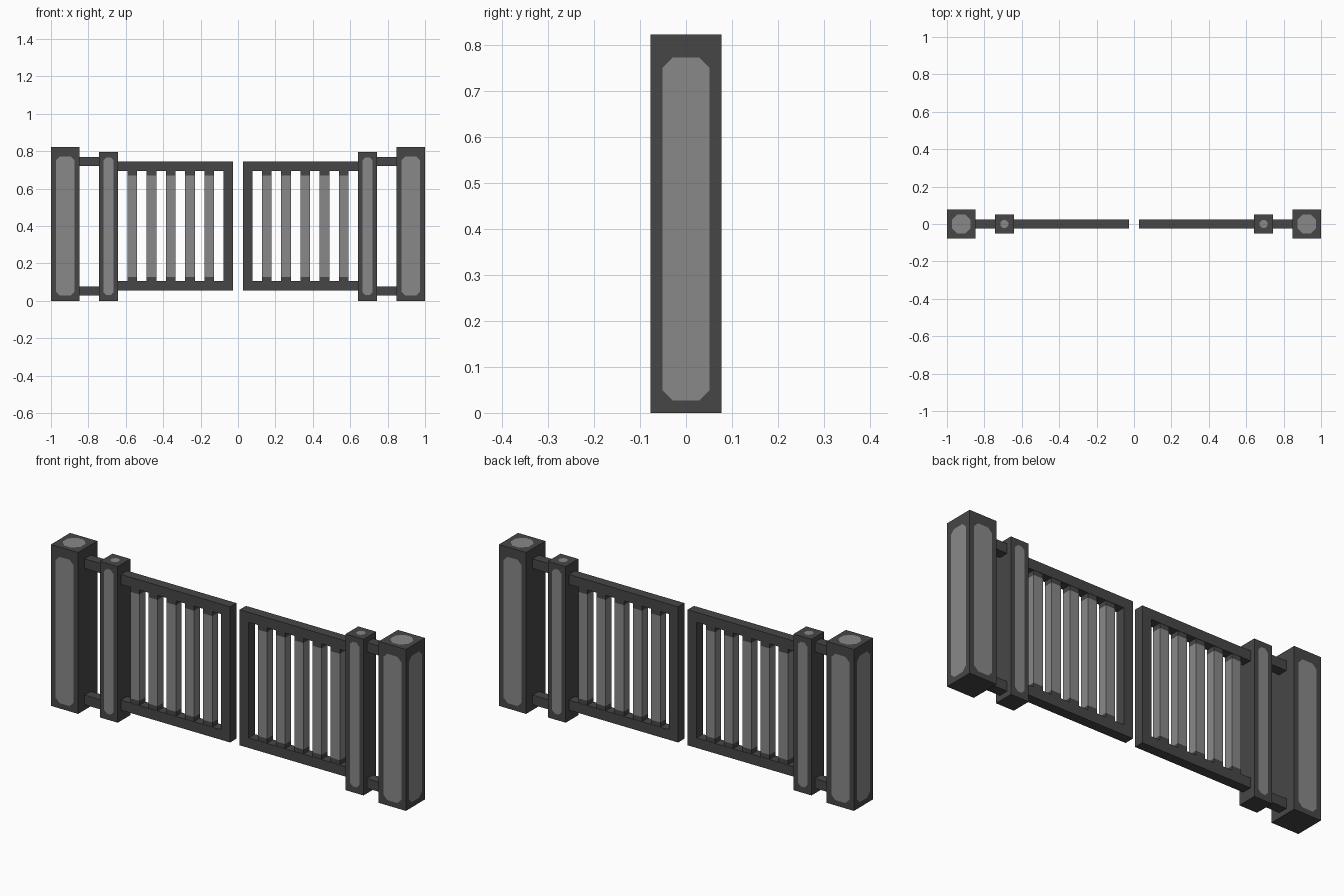
import bpy, bmesh
from mathutils import Vector

if "Cube" in bpy.data.objects:
    bpy.data.objects.remove(bpy.data.objects["Cube"])


def material(name, v):
    m = bpy.data.materials.new(name)
    m.diffuse_color = (v, v, v, 1)
    m.use_nodes = True
    m.node_tree.nodes["Principled BSDF"].inputs["Base Color"].default_value = m.diffuse_color
    return m


DARK = material("dark_grey", 0.062)
LIGHT = material("light_grey", 0.25)


def box(bm, x0, x1, hy, z0, z1):
    """Box between x0..x1, -hy..hy, z0..z1."""
    geo = bmesh.ops.create_cube(bm, size=1)
    for v in geo["verts"]:
        v.co = Vector(((x0 + x1) / 2 + v.co.x * (x1 - x0),
                       v.co.y * 2 * hy,
                       (z0 + z1) / 2 + v.co.z * (z1 - z0)))


def finish(bm, name):
    """Make the object and mirror it to the other side of the gateway."""
    me = bpy.data.meshes.new(name)
    bm.normal_update()
    bm.to_mesh(me)
    bm.free()
    me.materials.append(DARK)
    me.materials.append(LIGHT)
    ob = bpy.data.objects.new(name, me)
    bpy.context.collection.objects.link(ob)
    ob.modifiers.new("mirror", "MIRROR").use_axis[0] = True


def panel(bm, face, side, low, high, chamfer):
    """Cut a light, clipped-corner panel into a face."""
    c = list(face.verts)
    mid = face.calc_center_median()
    inner = []
    for v in c:
        p = v.co.copy()
        for k in range(3):
            d = mid[k] - p[k]
            if abs(d) > 1e-5:
                m = side if k < 2 else (low if d > 0 else high)
                p[k] += m if d > 0 else -m
        inner.append(p)
    a, b = [], []
    for i in range(4):
        p = inner[i]
        a.append(bm.verts.new(p + (inner[i - 1] - p).normalized() * chamfer))
        b.append(bm.verts.new(p + (inner[(i + 1) % 4] - p).normalized() * chamfer))
    bm.faces.remove(face)
    for i in range(4):
        j = (i + 1) % 4
        bm.faces.new((c[i], c[j], a[j], b[i]))
        bm.faces.new((c[i], b[i], a[i]))
    bm.faces.new([v for pair in zip(a, b) for v in pair]).material_index = 1


def post(name, x0, x1, hy, h, side, low, high, ch, top_side, top_ch, outer):
    bm = bmesh.new()
    box(bm, x0, x1, hy, 0, h)
    bm.normal_update()
    for f in list(bm.faces):
        n = f.normal.copy()
        if n.z > 0.5:
            panel(bm, f, top_side, 0, 0, top_ch)
        elif abs(n.y) > 0.5 or (outer and n.x > 0.5):
            panel(bm, f, side, low, high, ch)
    finish(bm, name)


# Posts
post("outer_post", 0.847, 1.0, 0.077, 0.822, 0.026, 0.027, 0.05, 0.022,
     0.026, 0.03, True)
post("gate_post", 0.642, 0.743, 0.051, 0.795, 0.024, 0.03, 0.028, 0.016,
     0.03, 0.012, False)

# Short rails joining the two posts
bm = bmesh.new()
for z0, z1 in ((0.027, 0.076), (0.721, 0.77)):
    box(bm, 0.743, 0.847, 0.025, z0, z1)
finish(bm, "post_rails")

# Gate frame: two rails and the inner stile
bm = bmesh.new()
box(bm, 0.027, 0.642, 0.025, 0.054, 0.105)
box(bm, 0.027, 0.642, 0.025, 0.694, 0.745)
box(bm, 0.027, 0.078, 0.025, 0.105, 0.694)
finish(bm, "gate_frame")

# Slats, light with dark ends
bm = bmesh.new()
for i in range(5):
    x = 0.154 + 0.1027 * i
    box(bm, x - 0.0258, x + 0.0258, 0.0235, 0.105, 0.694)
for z in (0.128, 0.67):
    bmesh.ops.bisect_plane(bm, geom=bm.verts[:] + bm.edges[:] + bm.faces[:],
                           plane_co=(0, 0, z), plane_no=(0, 0, 1))
for f in bm.faces:
    f.material_index = int(0.128 < f.calc_center_median().z < 0.67)
finish(bm, "gate_slats")
